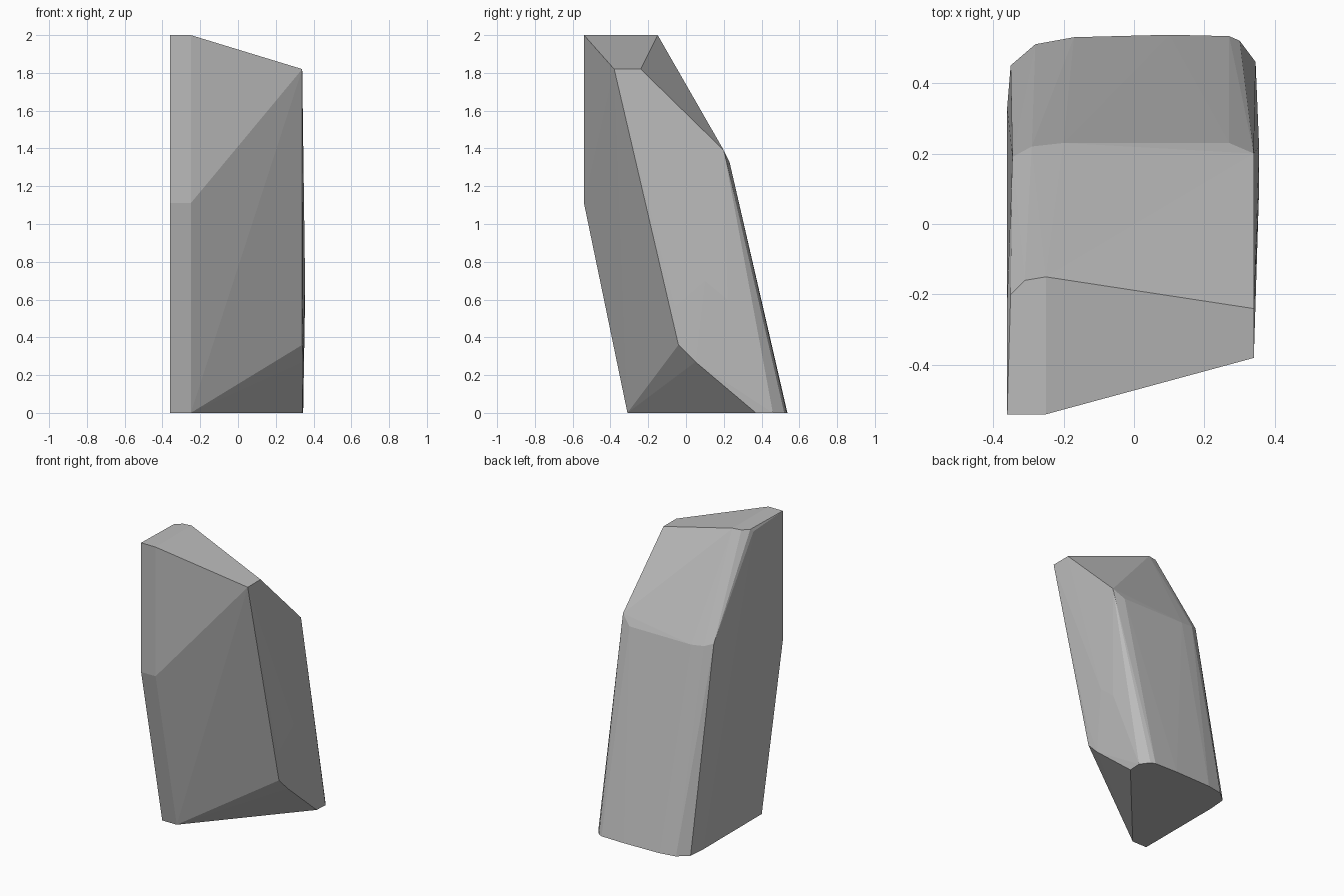
import bpy, bmesh, math

cube = bpy.data.objects.get("Cube")
if cube:
    bpy.data.objects.remove(cube, do_unlink=True)

# Stone colour
stone = bpy.data.materials.new("stone grey")
stone.use_nodes = True
grey = (0.5, 0.5, 0.5, 1)
stone.diffuse_color = grey
stone.node_tree.nodes["Principled BSDF"].inputs["Base Color"].default_value = grey

# Corner rings of the leaning stone, from base to tip
base = [(-.36, -.31, 0), (-.25, -.31, 0), (.34, .37, 0), (.345, .46, 0), (.3, .52, 0),
        (.27, .533, 0), (.1, .537, 0), (-.17, .53, 0), (-.28, .51, 0), (-.35, .45, 0), (-.36, .33, 0)]
lower_chip = [(.34, -.04, .36), (.345, .05, .27), (.345, -.06, .56)]
side_bulge = [(.355, .1, .7), (.355, .22, .6)]
front_ridge = [(-.36, -.54, 1.11), (-.25, -.54, 1.11)]
back_ridge = [(.34, .2, 1.39), (.335, .215, 1.33), (.27, .23, 1.33),
              (-.2, .23, 1.33), (-.29, .22, 1.34), (-.345, .19, 1.36)]
tip = [(-.36, -.54, 2), (-.25, -.54, 2), (.34, -.38, 1.82), (.34, -.24, 1.82),
       (-.25, -.15, 2), (-.31, -.16, 2), (-.35, -.2, 2), (-.36, -.22, 1.98)]

# Wrap the corners into one faceted solid
bm = bmesh.new()
for ring in (base, lower_chip, side_bulge, front_ridge, back_ridge, tip):
    for corner in ring:
        bm.verts.new(corner)
hull = bmesh.ops.convex_hull(bm, input=bm.verts)
loose = [v for v in bm.verts if not v.link_faces]
bmesh.ops.delete(bm, geom=loose, context='VERTS')
bmesh.ops.dissolve_limit(bm, angle_limit=math.radians(0.5), verts=bm.verts, edges=bm.edges)
bmesh.ops.recalc_face_normals(bm, faces=bm.faces)

mesh = bpy.data.meshes.new("stone_block")
bm.to_mesh(mesh)
bm.free()
mesh.materials.append(stone)
block = bpy.data.objects.new("stone_block", mesh)
bpy.context.collection.objects.link(block)
